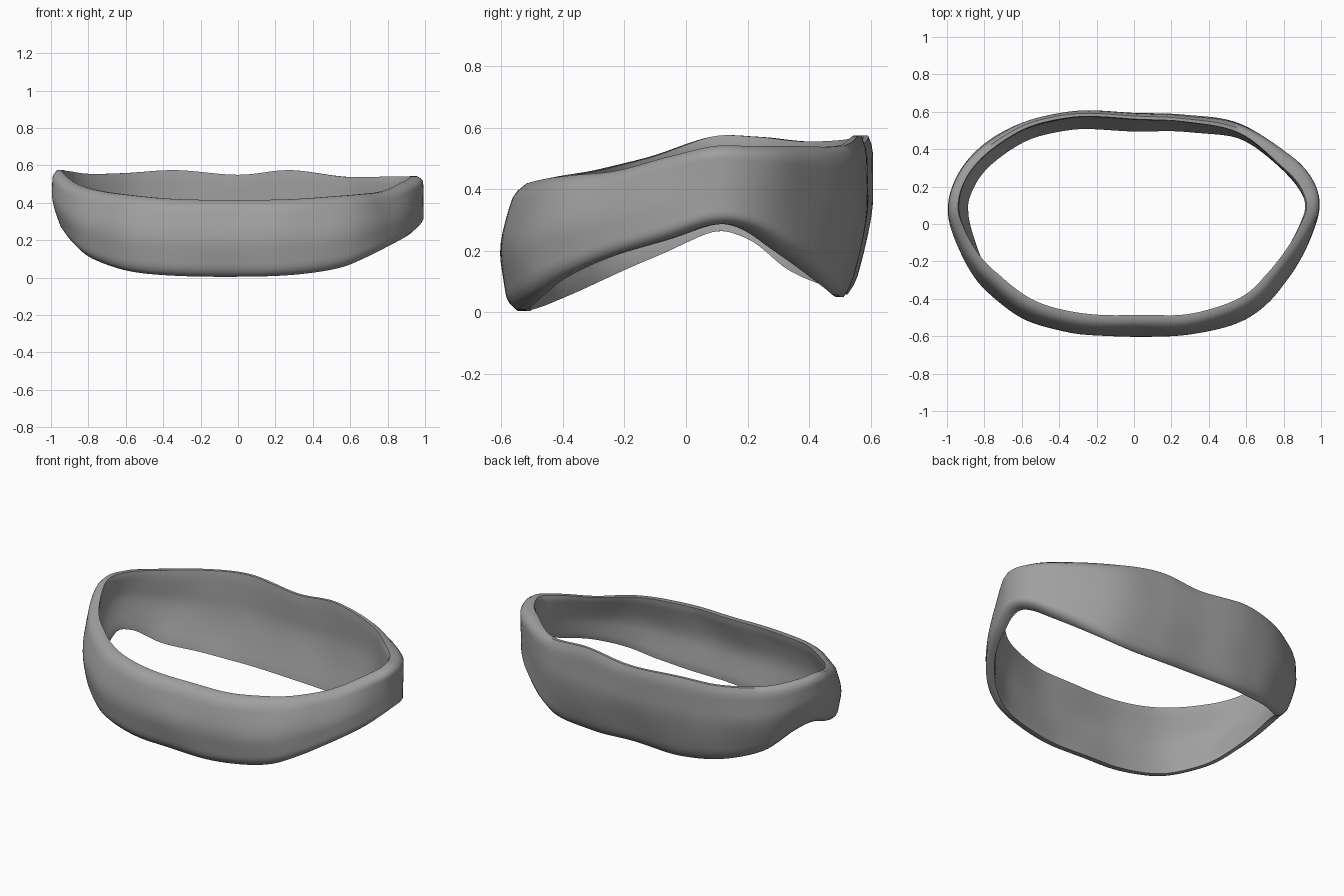
import bpy
import math
from mathutils import Vector, noise

if "Cube" in bpy.data.objects:
    bpy.data.objects.remove(bpy.data.objects["Cube"], do_unlink=True)

# Stations around the band: outer x, outer y, top height, bottom height, wall
STATIONS = [
    (0, -.61, .415, .005, .065), (.3, -.6, .42, .015, .065),
    (.55, -.535, .435, .05, .06), (.71, -.435, .445, .11, .055),
    (.84, -.265, .46, .18, .05), (.94, -.08, .505, .235, .06),
    (.995, .09, .54, .285, .075), (.96, .23, .54, .265, .085),
    (.83, .37, .54, .18, .08), (.58, .53, .54, .07, .045),
    (.28, .585, .575, .05, .035), (0, .595, .55, .06, .035),
    (-.33, .605, .575, .06, .035), (-.6, .545, .56, .085, .04),
    (-.82, .41, .555, .14, .045), (-.95, .25, .57, .24, .05),
    (-1, .08, .57, .26, .06), (-.94, -.14, .505, .18, .06),
    (-.82, -.34, .465, .1, .06), (-.61, -.505, .44, .035, .06),
    (-.34, -.59, .42, .01, .065),
]
SAMPLES = 7      # subdivisions between stations
ROWS = 18        # subdivisions down the band


def spline(a, b, c, d, t):
    """Catmull-Rom blend between b and c."""
    return 0.5 * (2 * b + (c - a) * t + (2 * a - 5 * b + 4 * c - d) * t * t
                  + (3 * b - a - 3 * c + d) * t ** 3)


def smooth_loop(points):
    n = len(points)
    return [[spline(*vals, s / SAMPLES)
             for vals in zip(*(points[(i + k) % n] for k in (-1, 0, 1, 2)))]
            for i in range(n) for s in range(SAMPLES)]


def section(x, y, top, bottom, thick, inward):
    """Closed cross-section of the band wall with rounded rims."""
    front = max(0, min(1, (.05 - y) / .4))
    back = max(0, min(1, (y - .1) / .4))
    left_flare = min(1, max(0, x) ** 2 * 1.4)
    right_tuck = max(0, -x) * (1 - max(front, back))
    lean_top = .005 + .06 * front
    lean_bottom = (.04 + .03 * back) * (1 - left_flare) + .02 * right_tuck

    def wall(v, depth):
        lean = (lean_top * max(0, 1 - v / .6) ** 1.5
                + lean_bottom * max(0, (v - .4) / .6) ** 1.4)
        p = Vector((x, y, top + (bottom - top) * v)) + inward * (lean + depth)
        # gentle hand-shaped unevenness
        return p + inward * .008 * noise.noise(p * 4)

    def rounding(v):
        edge = min(v, 1 - v) / .12
        return .4 * thick * max(0, 1 - edge) ** 2

    steps = [k / ROWS for k in range(ROWS + 1)]
    outer = [wall(v, rounding(v)) for v in steps]
    inner = [wall(v, thick - rounding(v) * .3) for v in reversed(steps)]
    return outer + inner


# Loft the sections into one closed band
loop = smooth_loop(STATIONS)
count = len(loop)
verts = []
for i, station in enumerate(loop):
    before, after = loop[i - 3], loop[(i + 3) % count]
    inward = Vector((before[1] - after[1], after[0] - before[0], 0)).normalized()
    verts += section(*station, inward)
size = len(verts) // count
faces = []
for i in range(count):
    j = (i + 1) % count
    for k in range(size):
        m = (k + 1) % size
        faces.append((i * size + k, i * size + m, j * size + m, j * size + k))

mesh = bpy.data.meshes.new("band")
mesh.from_pydata(verts, [], faces)
mesh.update()
band = bpy.data.objects.new("band", mesh)
bpy.context.collection.objects.link(band)

# Outward normals and smooth shading
bpy.context.view_layer.objects.active = band
band.select_set(True)
bpy.ops.object.mode_set(mode='EDIT')
bpy.ops.mesh.select_all(action='SELECT')
bpy.ops.mesh.normals_make_consistent(inside=False)
bpy.ops.object.mode_set(mode='OBJECT')
bpy.ops.object.shade_smooth_by_angle(angle=math.radians(60))

# Plain grey finish
grey = bpy.data.materials.new("plain grey")
grey.use_nodes = True
grey.diffuse_color = (.35, .35, .35, 1)
grey.node_tree.nodes["Principled BSDF"].inputs["Base Color"].default_value = (.35, .35, .35, 1)
mesh.materials.append(grey)
